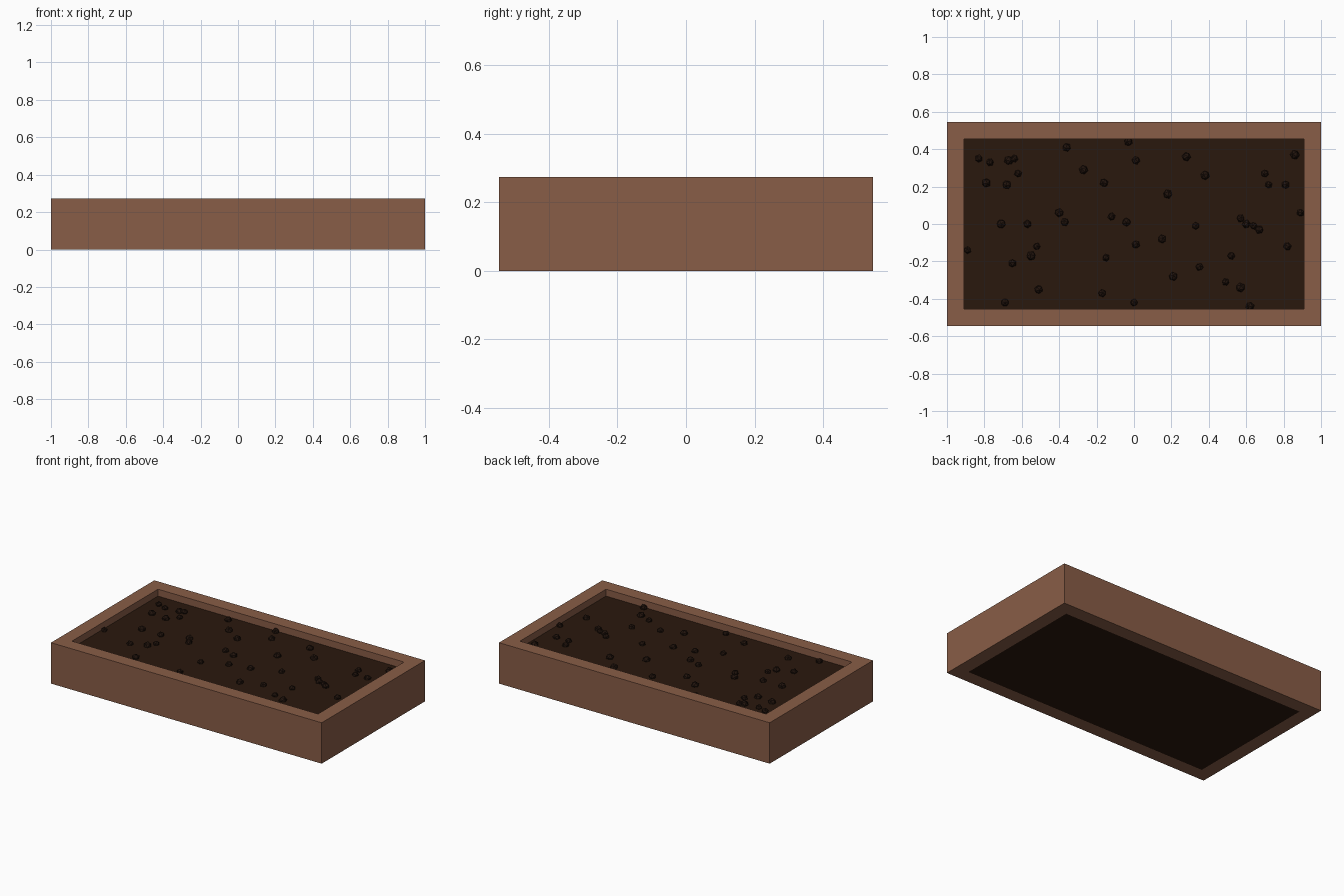
import bpy, bmesh, random
from mathutils import Vector, Matrix

if "Cube" in bpy.data.objects:
    bpy.data.objects.remove(bpy.data.objects["Cube"])

random.seed(4)
HX, HY, H, WALL = 1.0, 0.545, 0.273, 0.091
SOIL_TOP = 0.227


def material(name, color):
    m = bpy.data.materials.new(name)
    m.diffuse_color = (*color, 1)
    m.use_nodes = True
    m.node_tree.nodes["Principled BSDF"].inputs["Base Color"].default_value = m.diffuse_color
    return m


def finish(bm, name, mat):
    bmesh.ops.recalc_face_normals(bm, faces=bm.faces)
    me = bpy.data.meshes.new(name)
    bm.to_mesh(me)
    bm.free()
    me.materials.append(mat)
    ob = bpy.data.objects.new(name, me)
    bpy.context.collection.objects.link(ob)
    return ob


wood = material("wood", (0.25, 0.11, 0.063))
earth = material("earth", (0.023, 0.009, 0.004))
clod_mat = material("clod", (0.016, 0.007, 0.004))

# Wooden frame: four mitred walls between outer and inner rectangles
bm = bmesh.new()
rings = []
for inset, z in ((0, 0), (0, H), (WALL, H), (WALL, 0)):
    x, y = HX - inset, HY - inset
    rings.append([bm.verts.new((sx * x, sy * y, z))
                  for sx, sy in ((-1, -1), (1, -1), (1, 1), (-1, 1))])
for k in range(4):
    a, b = rings[k], rings[(k + 1) % 4]
    for i in range(4):
        j = (i + 1) % 4
        bm.faces.new((a[i], a[j], b[j], b[i]))
finish(bm, "planter_frame", wood)

# Soil slab filling the frame
bm = bmesh.new()
bmesh.ops.create_cube(bm, size=1, matrix=Matrix.LocRotScale(
    Vector((0, 0, SOIL_TOP / 2)), None,
    Vector((2 * (HX - WALL), 2 * (HY - WALL), SOIL_TOP))))
finish(bm, "soil", earth)

# Small faceted clods scattered on the soil
spots = [(-.83, .35), (-.77, .33), (-.67, .34), (-.64, .35), (-.62, .27), (-.79, .22),
         (-.68, .21), (-.36, .41), (-.27, .29), (-.03, .44), (.01, .34), (.28, .36),
         (.38, .26), (.18, .16), (-.16, .22), (.70, .27), (.72, .21), (.81, .21),
         (.86, .37), (.89, .06), (.57, .03), (.60, .00), (.64, -.01), (.67, -.03),
         (.33, -.01), (.15, -.08), (-.04, .01), (-.12, .04), (-.37, .01), (-.40, .06),
         (-.57, 0), (-.71, 0), (-.89, -.14), (-.65, -.21), (-.55, -.17), (-.52, -.12),
         (-.51, -.35), (-.69, -.42), (-.15, -.18), (-.17, -.37), (0, -.42), (.01, -.11),
         (.21, -.28), (.35, -.23), (.52, -.17), (.49, -.31), (.57, -.34), (.62, -.44),
         (.82, -.12)]
bm = bmesh.new()
for x, y in spots:
    r = random.uniform(0.02, 0.026)
    bmesh.ops.create_icosphere(
        bm, subdivisions=1, radius=r,
        matrix=Matrix.Translation((x, y, SOIL_TOP + 0.004))
        @ Matrix.Rotation(random.uniform(0, 6.28), 4, 'Z')
        @ Matrix.Rotation(random.uniform(0, 6.28), 4, 'X'))
finish(bm, "soil_clods", clod_mat)
